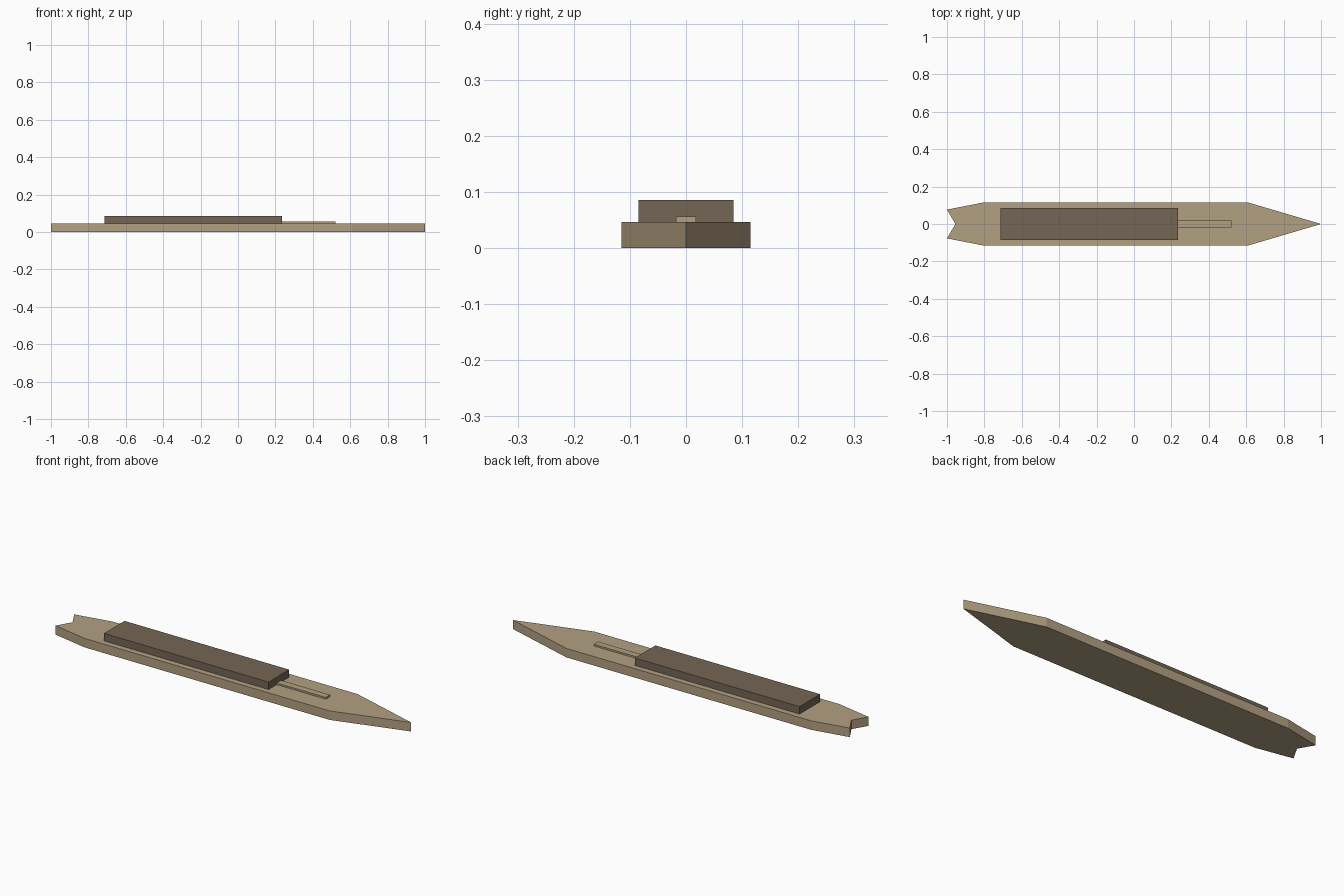
import bpy
import bmesh

cube = bpy.data.objects.get("Cube")
if cube:
    bpy.data.objects.remove(cube, do_unlink=True)


def make_material(name, rgb):
    mat = bpy.data.materials.new(name)
    mat.use_nodes = True
    mat.diffuse_color = (*rgb, 1)
    mat.node_tree.nodes["Principled BSDF"].inputs["Base Color"].default_value = (*rgb, 1)
    return mat


def extrude_outline(name, outline, bottom, top, mat):
    """Flat outline raised straight up into a solid slab."""
    bm = bmesh.new()
    base = bm.faces.new([bm.verts.new((x, y, bottom)) for x, y in outline])
    raised = bmesh.ops.extrude_face_region(bm, geom=[base], use_keep_orig=True)
    for v in raised["geom"]:
        if isinstance(v, bmesh.types.BMVert):
            v.co.z = top
    bmesh.ops.recalc_face_normals(bm, faces=bm.faces)
    mesh = bpy.data.meshes.new(name)
    bm.to_mesh(mesh)
    bm.free()
    mesh.materials.append(mat)
    obj = bpy.data.objects.new(name, mesh)
    bpy.context.collection.objects.link(obj)
    return obj


def rectangle(x0, x1, half_width):
    return [(x0, -half_width), (x1, -half_width), (x1, half_width), (x0, half_width)]


tan = make_material("tan", (0.45, 0.352, 0.226))
brown = make_material("dark_brown", (0.172, 0.132, 0.088))

# Hull: pointed bow, notched stern, mirrored across the centre line
deck = 0.047
side = [(-1, -0.077), (-0.805, -0.115), (0.61, -0.115)]
outline = [(-0.955, 0)] + side + [(1, 0)] + [(x, -y) for x, y in reversed(side)]
extrude_outline("hull", outline, 0, deck, tan)

# Cabin block and the low strip in front of it
extrude_outline("cabin", rectangle(-0.715, 0.236, 0.085), deck, 0.086, brown)
extrude_outline("foredeck_strip", rectangle(0.236, 0.52, 0.018), deck, 0.056, tan)
